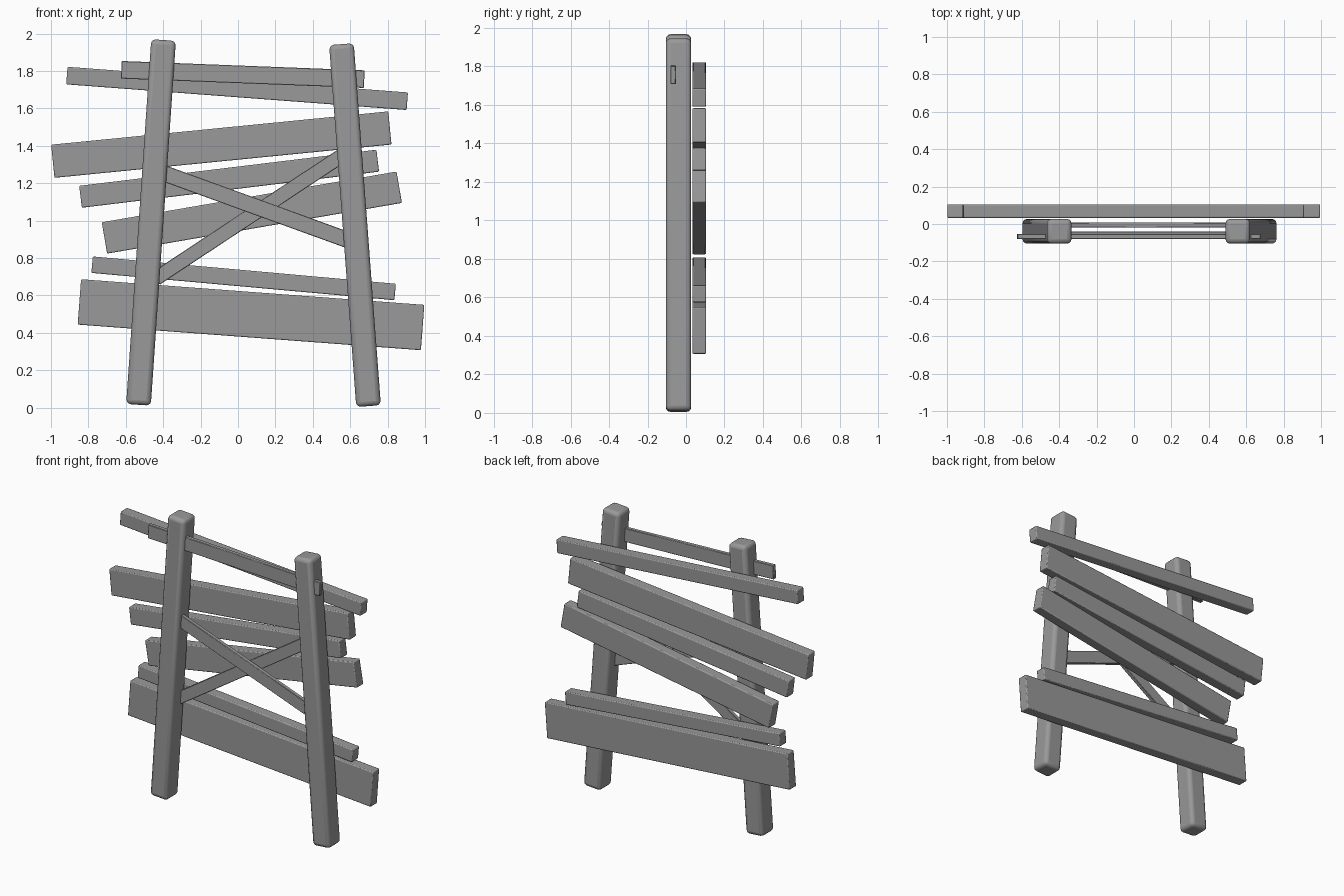
import bpy
from math import atan2
from mathutils import Vector

default = bpy.data.objects.get("Cube")
if default:
    bpy.data.objects.remove(default, do_unlink=True)

wood = bpy.data.materials.new("weathered_grey")
wood.use_nodes = True
grey = (0.32, 0.32, 0.32, 1)
wood.diffuse_color = grey
wood.node_tree.nodes["Principled BSDF"].inputs["Base Color"].default_value = grey


def beam(name, start, end, width, y_front, y_back, bevel, segments):
    """Box running between two (x, z) end centres, with softened edges."""
    a = Vector((start[0], 0, start[1]))
    b = Vector((end[0], 0, end[1]))
    run = b - a
    middle = (a + b) / 2
    middle.y = (y_front + y_back) / 2
    bpy.ops.mesh.primitive_cube_add(size=1, location=middle)
    ob = bpy.context.object
    ob.name = name
    ob.scale = (run.length, y_back - y_front, width)
    bpy.ops.object.transform_apply(location=False, rotation=False, scale=True)
    ob.rotation_euler.y = -atan2(run.z, run.x)
    ob.data.materials.append(wood)
    if bevel:
        mod = ob.modifiers.new("soft_edges", "BEVEL")
        mod.width = bevel
        mod.segments = segments
        bpy.ops.object.shade_smooth_by_angle()
    return ob


# Two leaning posts
beam("right_post", (-0.532, 0.015), (-0.398, 1.965), 0.132, -0.105, 0.027, 0.025, 3)
beam("left_post", (0.698, 0.008), (0.553, 1.943), 0.132, -0.105, 0.027, 0.025, 3)

# Crooked boards nailed across the back, top to bottom
boards = [
    ((-0.915, 1.775), (0.905, 1.638), 0.094),
    ((-0.990, 1.317), (0.812, 1.495), 0.178),
    ((-0.842, 1.127), (0.747, 1.320), 0.118),
    ((-0.714, 0.907), (0.862, 1.178), 0.170),
    ((-0.780, 0.764), (0.840, 0.618), 0.088),
    ((-0.848, 0.565), (0.987, 0.428), 0.243),
]
for i, (start, end, width) in enumerate(boards):
    beam(f"back_board_{i + 1}", start, end, width, 0.033, 0.105, 0.006, 2)

# Thin rail through both posts and the crossed braces between them
beam("top_rail", (-0.624, 1.806), (0.675, 1.756), 0.094, -0.081, -0.053, 0.003, 1)
beam("front_brace", (-0.42, 1.261), (0.60, 0.891), 0.086, -0.069, -0.041, 0.003, 1)
beam("rear_brace", (-0.44, 0.690), (0.56, 1.350), 0.078, -0.020, 0.007, 0.003, 1)
